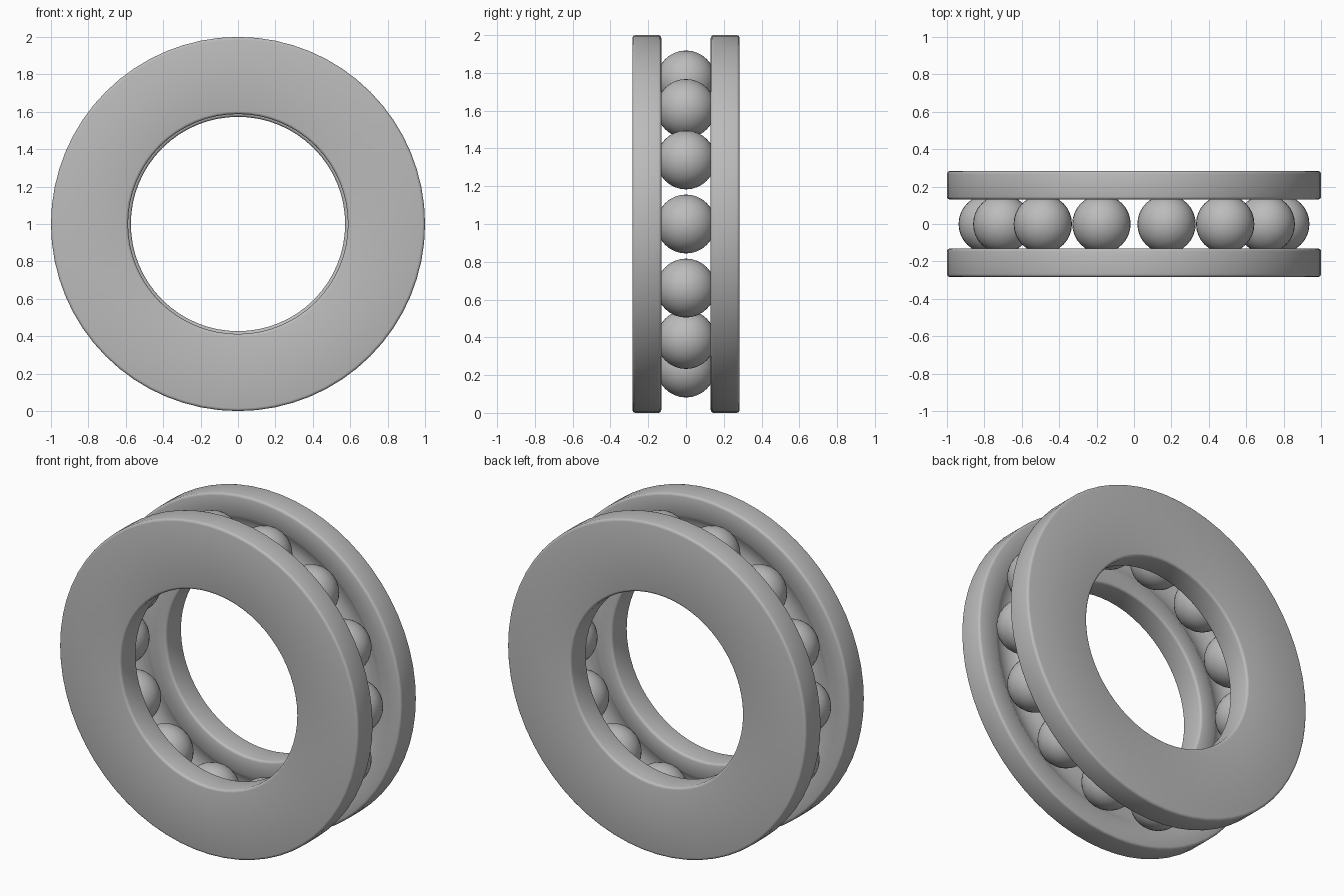
import bpy, bmesh, math
from mathutils import Vector, Matrix

cube = bpy.data.objects.get("Cube")
if cube:
    bpy.data.objects.remove(cube)

OUTER, PITCH, BALL, COUNT = 1.0, 0.782, 0.156, 14
INNER_Y, OUTER_Y = 0.131, 0.283
GROOVE = 0.162
SEGMENTS = 64

steel = bpy.data.materials.new("steel grey")
steel.use_nodes = True
colour = (0.5, 0.5, 0.5, 1)
steel.diffuse_color = colour
steel.node_tree.nodes["Principled BSDF"].inputs["Base Color"].default_value = colour


def finish(name, bm, angle):
    mesh = bpy.data.meshes.new(name)
    bm.to_mesh(mesh)
    bm.free()
    obj = bpy.data.objects.new(name, mesh)
    bpy.context.collection.objects.link(obj)
    mesh.materials.append(steel)
    bpy.ops.object.select_all(action='DESELECT')
    obj.select_set(True)
    bpy.context.view_layer.objects.active = obj
    bpy.ops.object.shade_smooth_by_angle(angle=math.radians(angle))
    return obj


def fillet(r, y, size, start):
    """Quarter circle of profile points around (r, y), starting at an angle."""
    steps = [math.radians(start + 30 * i) for i in range(4)]
    return [(r + size * math.cos(a), y + size * math.sin(a)) for a in steps]


def race_ring(name, bore, side):
    # Cross-section with rounded corners and a concave ball track
    f = 0.015
    profile = fillet(OUTER - f, OUTER_Y - f, f, 0)
    profile += fillet(bore + f, OUTER_Y - f, f, 90)
    profile += fillet(bore + f, INNER_Y + f, f, 180)
    half = math.acos(INNER_Y / GROOVE)
    for i in range(9):
        a = half * (i / 4 - 1)
        profile.append((PITCH + GROOVE * math.sin(a), GROOVE * math.cos(a)))
    profile += fillet(OUTER - f, INNER_Y + f, f, 270)

    bm = bmesh.new()
    verts = [bm.verts.new((r, side * y, 1)) for r, y in profile]
    edges = [bm.edges.new((v, verts[i - 1])) for i, v in enumerate(verts)]
    bmesh.ops.spin(bm, geom=verts + edges, cent=(0, 0, 1), axis=(0, 1, 0),
                   angle=math.tau, steps=SEGMENTS, use_merge=True)
    bmesh.ops.remove_doubles(bm, verts=bm.verts, dist=0.0001)
    bmesh.ops.recalc_face_normals(bm, faces=bm.faces)
    finish(name, bm, 35)


# Two facing rings, the rear one with a slightly smaller bore
race_ring("front_ring", 0.588, -1)
race_ring("rear_ring", 0.573, 1)

# Balls spaced evenly around the track
for i in range(COUNT):
    a = math.tau * i / COUNT
    centre = Vector((PITCH * math.cos(a), 0, 1 + PITCH * math.sin(a)))
    bm = bmesh.new()
    bmesh.ops.create_uvsphere(bm, u_segments=32, v_segments=16, radius=BALL,
                              matrix=Matrix.Translation(centre))
    finish(f"ball_{i + 1}", bm, 60)
